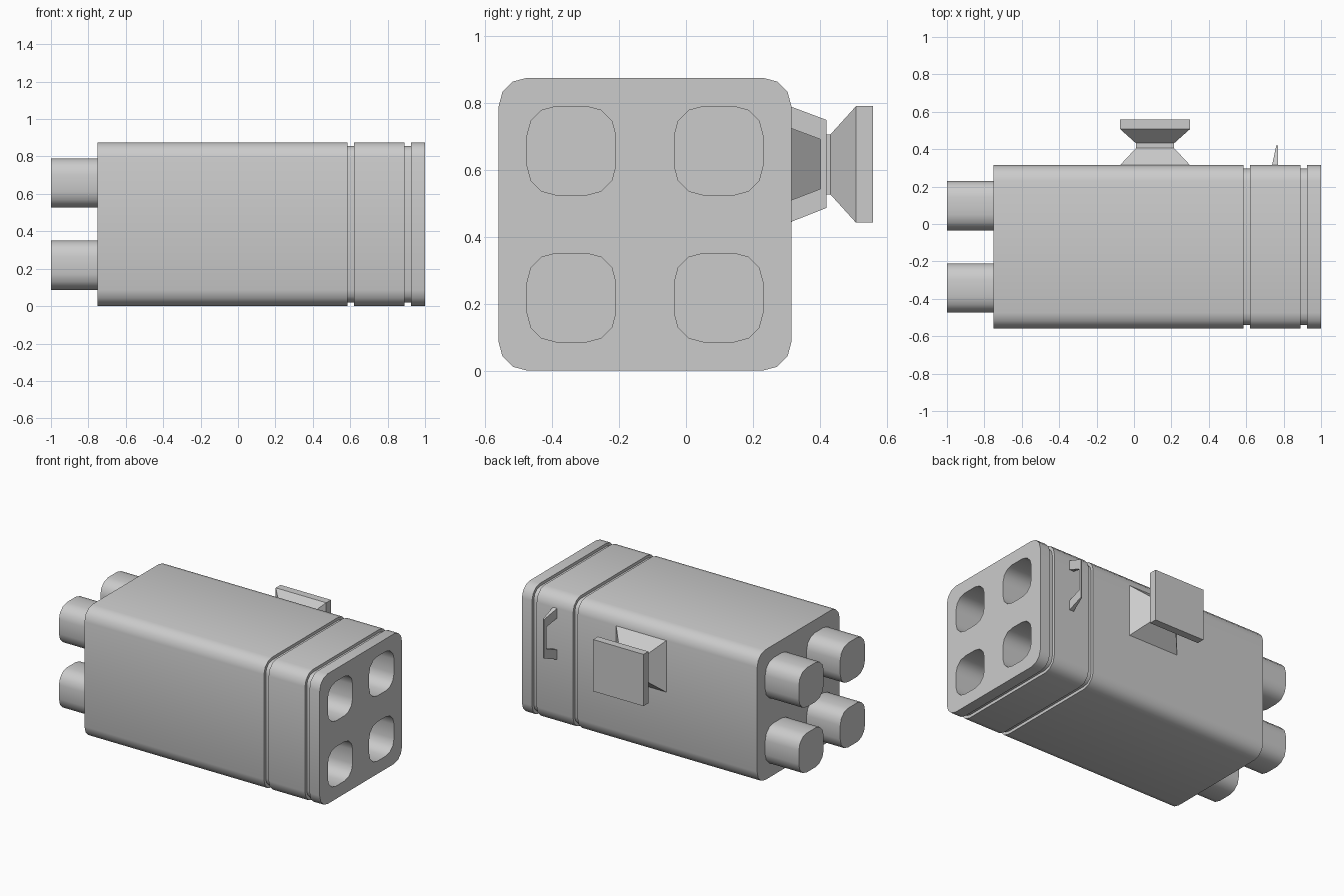
import bpy, bmesh
from math import cos, sin, pi, radians

if "Cube" in bpy.data.objects:
    bpy.data.objects.remove(bpy.data.objects["Cube"])

CY, CZ = -0.1225, 0.4385          # centre of the pod body


def rounded(x, cy, cz, half, r=0.085, seg=3):
    """Rounded-square section in the YZ plane."""
    pts = []
    for k, (sy, sz) in enumerate([(1, 1), (-1, 1), (-1, -1), (1, -1)]):
        for i in range(seg + 1):
            a = (k + i / seg) * pi / 2
            pts.append((x, cy + sy * (half - r) + r * cos(a),
                        cz + sz * (half - r) + r * sin(a)))
    return pts


def rect(y, cx, cz, hx, hz):
    """Rectangular section in the XZ plane."""
    return [(cx + sx * hx, y, cz + sz * hz)
            for sx, sz in [(-1, -1), (1, -1), (1, 1), (-1, 1)]]


def loft(bm, sections, start=False, end=False):
    """Skin a list of sections; returns the vertex rings."""
    rings = [[bm.verts.new(p) for p in s] for s in sections]
    n = len(rings[0])
    for a, b in zip(rings, rings[1:]):
        for i in range(n):
            j = (i + 1) % n
            bm.faces.new((a[i], a[j], b[j], b[i]))
    if start:
        bm.faces.new(rings[0])
    if end:
        bm.faces.new(rings[-1])
    return rings


def finish(bm, name, smooth=True):
    bmesh.ops.recalc_face_normals(bm, faces=bm.faces[:])
    me = bpy.data.meshes.new(name)
    bm.to_mesh(me)
    bm.free()
    ob = bpy.data.objects.new(name, me)
    bpy.context.collection.objects.link(ob)
    if smooth:
        bpy.ops.object.select_all(action='DESELECT')
        bpy.context.view_layer.objects.active = ob
        ob.select_set(True)
        bpy.ops.object.shade_smooth_by_angle(angle=radians(35))
    return ob


TUBES = [(CY + sy * 0.22, CZ + sz * 0.2195) for sy in (-1, 1) for sz in (-1, 1)]

# Pod body: grooved shell with four bores, end plates filled around them
bm = bmesh.new()
half, groove = 0.4375, 0.0195
xs = [(-0.75, 0), (0.585, 0), (0.585, groove), (0.62, groove), (0.62, 0),
      (0.89, 0), (0.89, groove), (0.925, groove), (0.925, 0), (1.0, 0)]
loft(bm, [rounded(x, CY, CZ, half - d, 0.085 - d) for x, d in xs])
for y, z in TUBES:
    loft(bm, [rounded(-0.75, y, z, 0.132), rounded(1.0, y, z, 0.132)])
for x in (-0.75, 1.0):
    rim = [e for e in bm.edges
           if e.is_boundary and all(abs(v.co.x - x) < 1e-4 for v in e.verts)]
    bmesh.ops.triangle_fill(bm, use_beauty=True, edges=rim,
                            normal=(1 if x > 0 else -1, 0, 0))
finish(bm, "pod_body")

# Rear tube ends: closed at the back, open into the bores
for i, (y, z) in enumerate(TUBES):
    bm = bmesh.new()
    loft(bm, [rounded(-1.0, y, z, 0.132), rounded(-0.75, y, z, 0.132)], start=True)
    finish(bm, f"rear_tube_{i + 1}")

# Side mount: tapered foot, neck, flare and flat plate
bm = bmesh.new()
mx, mz = 0.1125, 0.617
loft(bm, [rect(y, mx, mz, hx, hz) for y, hx, hz in
          [(0.314, 0.1875, 0.174), (0.405, 0.1025, 0.09), (0.432, 0.1025, 0.09),
           (0.508, 0.1875, 0.174), (0.559, 0.1875, 0.174)]], True, True)
finish(bm, "side_mount", smooth=False)

# Side handle: bracket profile (y, z), thinner toward its outer edge
bm = bmesh.new()
prof = [(0.313, 0.445), (0.42, 0.487), (0.42, 0.75), (0.313, 0.79),
        (0.313, 0.725), (0.402, 0.692), (0.402, 0.544), (0.313, 0.51)]
loft(bm, [[(0.77, y, z) for y, z in prof],
          [(0.738 + (y - 0.313) * 0.21, y, z) for y, z in prof]], True, True)
finish(bm, "side_handle", smooth=False)
